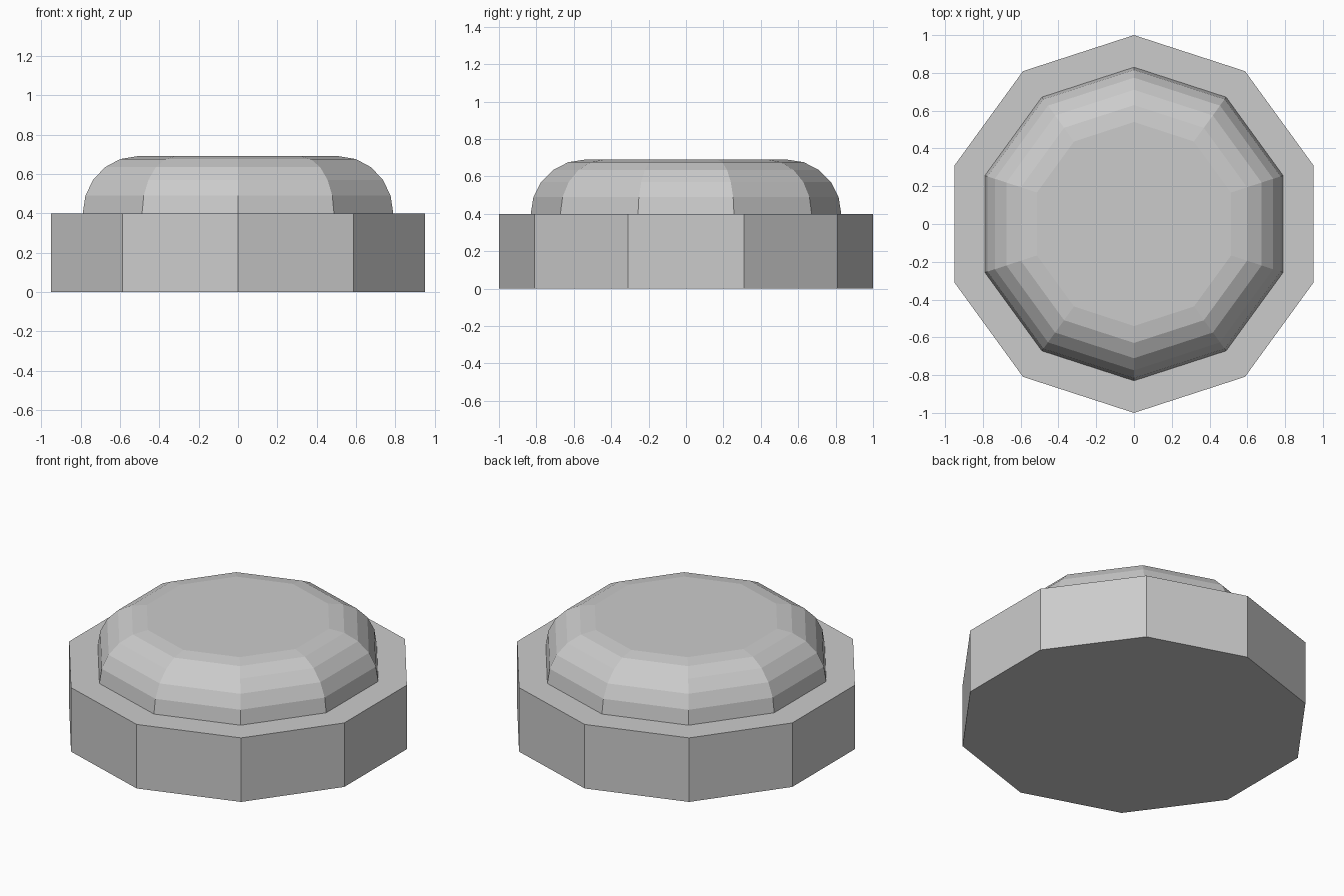
import bpy, bmesh, math

if "Cube" in bpy.data.objects:
    bpy.data.objects.remove(bpy.data.objects["Cube"])

SIDES = 10


def lathe(name, profile):
    """Ten-sided solid from (radius, z) rings, with a corner on the y axis."""
    bm = bmesh.new()
    rings = []
    for r, z in profile:
        angles = [math.pi / 2 + math.tau * i / SIDES for i in range(SIDES)]
        rings.append([bm.verts.new((r * math.cos(a), r * math.sin(a), z)) for a in angles])
    for low, high in zip(rings, rings[1:]):
        for i in range(SIDES):
            j = (i + 1) % SIDES
            bm.faces.new((low[i], low[j], high[j], high[i]))
    bm.faces.new(rings[0][::-1])
    bm.faces.new(rings[-1])
    mesh = bpy.data.meshes.new(name)
    bm.to_mesh(mesh)
    bm.free()
    obj = bpy.data.objects.new(name, mesh)
    bpy.context.collection.objects.link(obj)
    return obj


# Straight-sided base
lathe("base", [(1.0, 0.0), (1.0, 0.4)])

# Button cap: quarter-round edge in five steps, seated slightly into the base
ROUND = 0.29
arc = [math.radians(18 * k) for k in range(6)]
cap_profile = [(0.83, 0.38)]
cap_profile += [(0.54 + ROUND * math.cos(a), 0.4 + ROUND * math.sin(a)) for a in arc]
lathe("button_cap", cap_profile)
